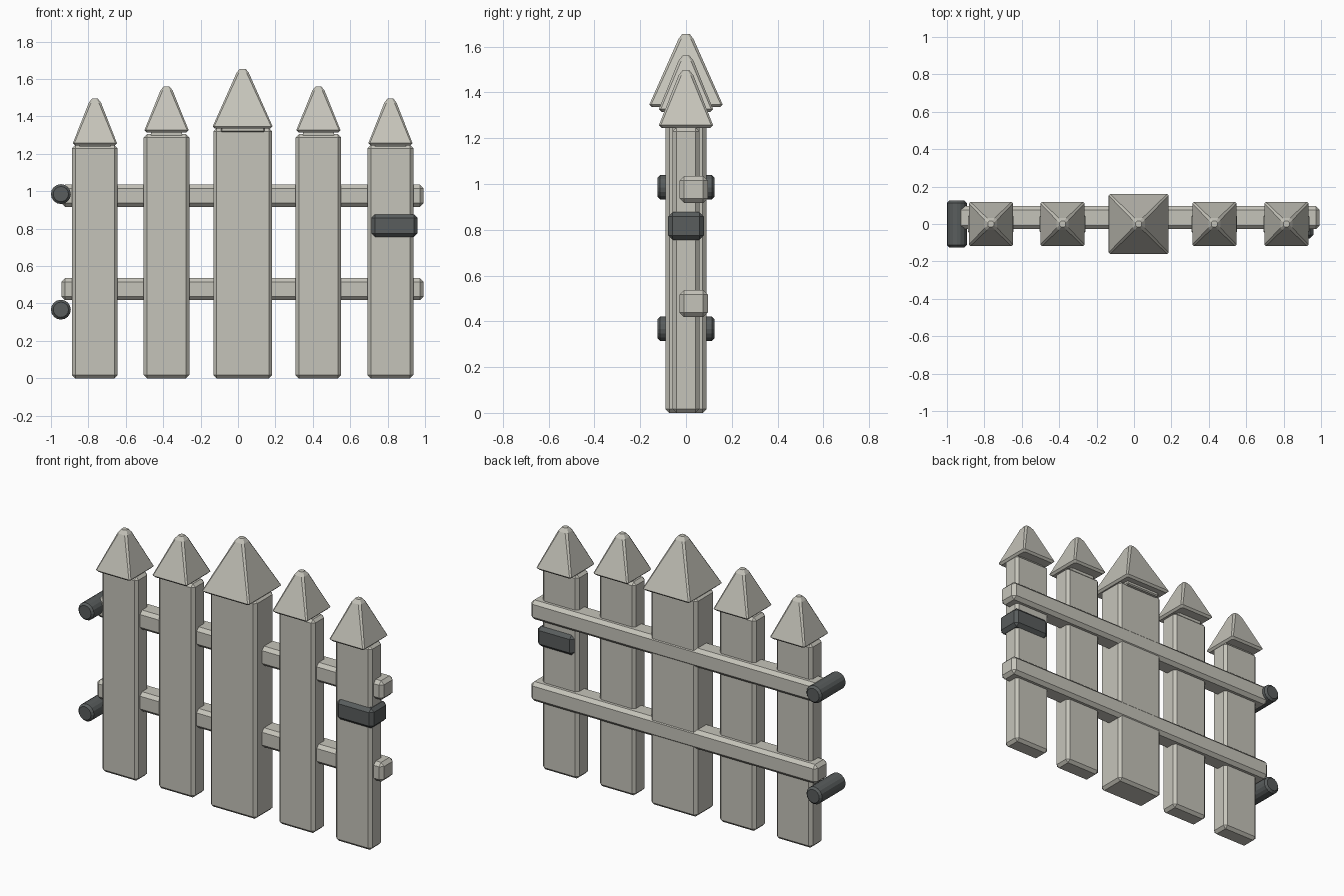
import bpy, bmesh, math
from mathutils import Matrix

if "Cube" in bpy.data.objects:
    bpy.data.objects.remove(bpy.data.objects["Cube"])


def material(name, rgb):
    m = bpy.data.materials.new(name)
    m.diffuse_color = (*rgb, 1)
    m.use_nodes = True
    m.node_tree.nodes["Principled BSDF"].inputs["Base Color"].default_value = m.diffuse_color
    return m


STONE = material("pale_grey", (0.56, 0.55, 0.49))
IRON = material("dark_iron", (0.10, 0.11, 0.11))


def add_object(name, bm, mat, bevel=0.0):
    bmesh.ops.recalc_face_normals(bm, faces=bm.faces)
    mesh = bpy.data.meshes.new(name)
    bm.to_mesh(mesh)
    bm.free()
    mesh.materials.append(mat)
    ob = bpy.data.objects.new(name, mesh)
    bpy.context.collection.objects.link(ob)
    if bevel:
        mod = ob.modifiers.new("bevel", 'BEVEL')
        mod.width = bevel
        mod.segments = 1
        mod.limit_method = 'ANGLE'
        mod.angle_limit = math.radians(40)
    return ob


def box(name, x, y, z, mat, bevel):
    """Bevelled box from (min, max) ranges."""
    bm = bmesh.new()
    bmesh.ops.create_cube(bm, size=1)
    for v in bm.verts:
        for i, (lo, hi) in enumerate((x, y, z)):
            v.co[i] = (lo + hi) / 2 + v.co[i] * (hi - lo)
    return add_object(name, bm, mat, bevel)


def cap(name, x, half, z0, z1):
    """Pyramid with chamfered edges and a blunted tip, from stacked rings."""
    rings = [(half - 0.012, z0, 0.008), (half, z0 + 0.012, 0.008),
             (0.033, z1 - 0.022, 0.012), (0.016, z1, 0.008)]
    bm = bmesh.new()
    loops = []
    for h, z, c in rings:
        pts = []
        for k in range(4):
            r = Matrix.Rotation(k * math.pi / 2, 2)
            for p in ((h, -h + c), (h, h - c)):
                px, py = r[0][0] * p[0] + r[0][1] * p[1], r[1][0] * p[0] + r[1][1] * p[1]
                pts.append(bm.verts.new((x + px, py, z)))
        loops.append(pts)
    for a, b in zip(loops, loops[1:]):
        for i in range(8):
            j = (i + 1) % 8
            bm.faces.new((a[i], a[j], b[j], b[i]))
    bm.faces.new(loops[0][::-1])
    bm.faces.new(loops[-1])
    return add_object(name, bm, STONE)


# Pickets: centre x, half width, half depth, cap half width, cap base z, tip z
pickets = [(-0.765, 0.122, 0.058, 0.118, 1.245, 1.495),
           (-0.382, 0.122, 0.058, 0.118, 1.315, 1.56),
           (0.025, 0.157, 0.09, 0.16, 1.335, 1.655),
           (0.43, 0.122, 0.058, 0.118, 1.315, 1.56),
           (0.815, 0.122, 0.058, 0.118, 1.245, 1.495)]
for n, (x, w, d, cw, z0, z1) in enumerate(pickets, 1):
    top = z0 - 0.01 if z0 == 1.315 else z0 + 0.002
    box(f"picket_{n}", (x - w, x + w), (-d, d), (0, top), STONE, 0.017)
    box(f"picket_neck_{n}", (x - w + 0.04, x + w - 0.04), (-d + 0.01, d - 0.01),
        (top - 0.03, z0 + 0.01), STONE, 0)
    cap(f"picket_cap_{n}", x, cw, z0, z1)

# Collar under the middle cap
box("middle_collar", (-0.092, 0.142), (-0.112, 0.112), (1.316, 1.345), STONE, 0.006)

# Horizontal rails behind the pickets
for name, z in (("lower_rail", 0.418), ("upper_rail", 0.917)):
    box(name, (-0.945, 0.993), (-0.028, 0.095), (z, z + 0.118), STONE, 0.02)

# Hinge pins lying front to back
for name, z in (("lower_hinge", 0.367), ("upper_hinge", 0.985)):
    bm = bmesh.new()
    m = Matrix.Translation((-0.947, 0, z)) @ Matrix.Rotation(math.pi / 2, 4, 'X')
    bmesh.ops.create_cone(bm, cap_ends=True, segments=16, radius1=0.053,
                          radius2=0.053, depth=0.25, matrix=m)
    add_object(name, bm, IRON, 0.012)

# Latch block around the last picket
box("latch", (0.713, 0.96), (-0.078, 0.078), (0.755, 0.877), IRON, 0.02)
